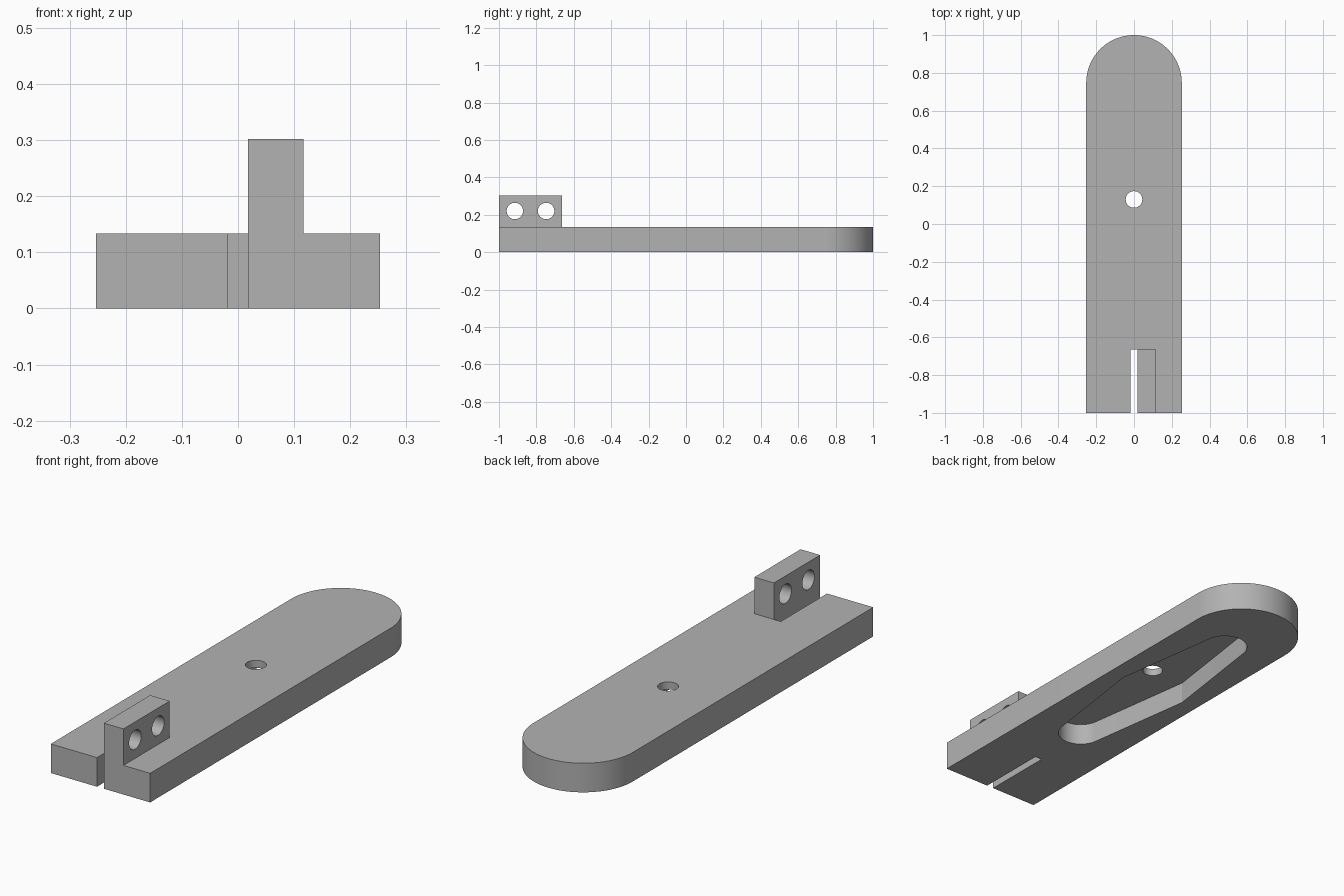
import bpy, bmesh, math
from mathutils import Vector

cube = bpy.data.objects.get("Cube")
if cube:
    bpy.data.objects.remove(cube, do_unlink=True)

HALF_W, THICK, TOP = 0.253, 0.134, 0.302
SLOT, SLOT_END = 0.0175, -0.664
HOLE_R, HOLE_Y = 0.044, 0.13

grey = bpy.data.materials.new("plain grey")
grey.use_nodes = True
colour = (0.45, 0.45, 0.45, 1)
grey.diffuse_color = colour
grey.node_tree.nodes["Principled BSDF"].inputs["Base Color"].default_value = colour


def arc(cy, r, start, end, steps):
    """Points on an arc centred on the y axis, angles in radians."""
    angles = [start + (end - start) * i / steps for i in range(steps + 1)]
    return [(r * math.cos(a), cy + r * math.sin(a)) for a in angles]


def prism(name, outline, z0, z1):
    """Extrude a closed xy outline from z0 to z1."""
    bm = bmesh.new()
    face = bm.faces.new([bm.verts.new((x, y, z0)) for x, y in outline])
    extruded = bmesh.ops.extrude_face_region(bm, geom=[face])["geom"]
    verts = [g for g in extruded if isinstance(g, bmesh.types.BMVert)]
    bmesh.ops.translate(bm, verts=verts, vec=(0, 0, z1 - z0))
    bmesh.ops.recalc_face_normals(bm, faces=bm.faces)
    mesh = bpy.data.meshes.new(name)
    bm.to_mesh(mesh)
    bm.free()
    obj = bpy.data.objects.new(name, mesh)
    bpy.context.collection.objects.link(obj)
    mesh.materials.append(grey)
    return obj


def cut(target, cutter):
    """Subtract the cutter, then remove it."""
    cutter.hide_render = True
    mod = target.modifiers.new("cut", "BOOLEAN")
    mod.operation, mod.solver, mod.object = "DIFFERENCE", "EXACT", cutter
    bpy.context.view_layer.objects.active = target
    bpy.ops.object.modifier_apply(modifier=mod.name)
    bpy.data.objects.remove(cutter, do_unlink=True)


def smooth(obj):
    bpy.ops.object.select_all(action="DESELECT")
    obj.select_set(True)
    bpy.context.view_layer.objects.active = obj
    bpy.ops.object.shade_smooth_by_angle(angle=math.radians(12))


# Base plate with a rounded back end and a slot in the front end
outline = arc(1 - HALF_W, HALF_W, 0, math.pi, 48)
outline += [(-HALF_W, -1), (-SLOT, -1), (-SLOT, SLOT_END),
            (SLOT, SLOT_END), (SLOT, -1), (HALF_W, -1)]
plate = prism("base_plate", outline, 0, THICK)

# Diamond pocket with rounded tips in the underside
reach, tip_r, mid_w = 0.5, 0.1, 0.172
tilt = math.asin(tip_r / math.hypot(reach, mid_w))
tangent = math.pi / 2 - math.atan2(reach, mid_w)
lean = math.acos(tip_r / math.hypot(reach, mid_w)) - math.atan2(reach, mid_w)
lean = abs(lean)
pocket = arc(HOLE_Y + reach, tip_r, lean, math.pi - lean, 24)
pocket += [(-mid_w, HOLE_Y)]
pocket += arc(HOLE_Y - reach, tip_r, math.pi + lean, 2 * math.pi - lean, 24)
pocket += [(mid_w, HOLE_Y)]
cut(plate, prism("pocket_cutter", pocket, -0.05, 0.1))

# Pivot hole through the plate
cut(plate, prism("pivot_cutter", arc(HOLE_Y, HOLE_R, 0, math.tau, 32)[:-1], -0.05, 0.2))
smooth(plate)

# Upright lug beside the slot, with two cross holes
lug = prism("clamp_lug", [(SLOT, -1), (0.117, -1), (0.117, SLOT_END), (SLOT, SLOT_END)],
            THICK, TOP)
for y in (-0.915, -0.748):
    drill = prism("lug_cutter", arc(0, HOLE_R, 0, math.tau, 32)[:-1], -0.2, 0.2)
    drill.rotation_euler.y = math.pi / 2
    drill.location = Vector((0.067, y, 0.22))
    bpy.context.view_layer.update()
    cut(lug, drill)
smooth(lug)
